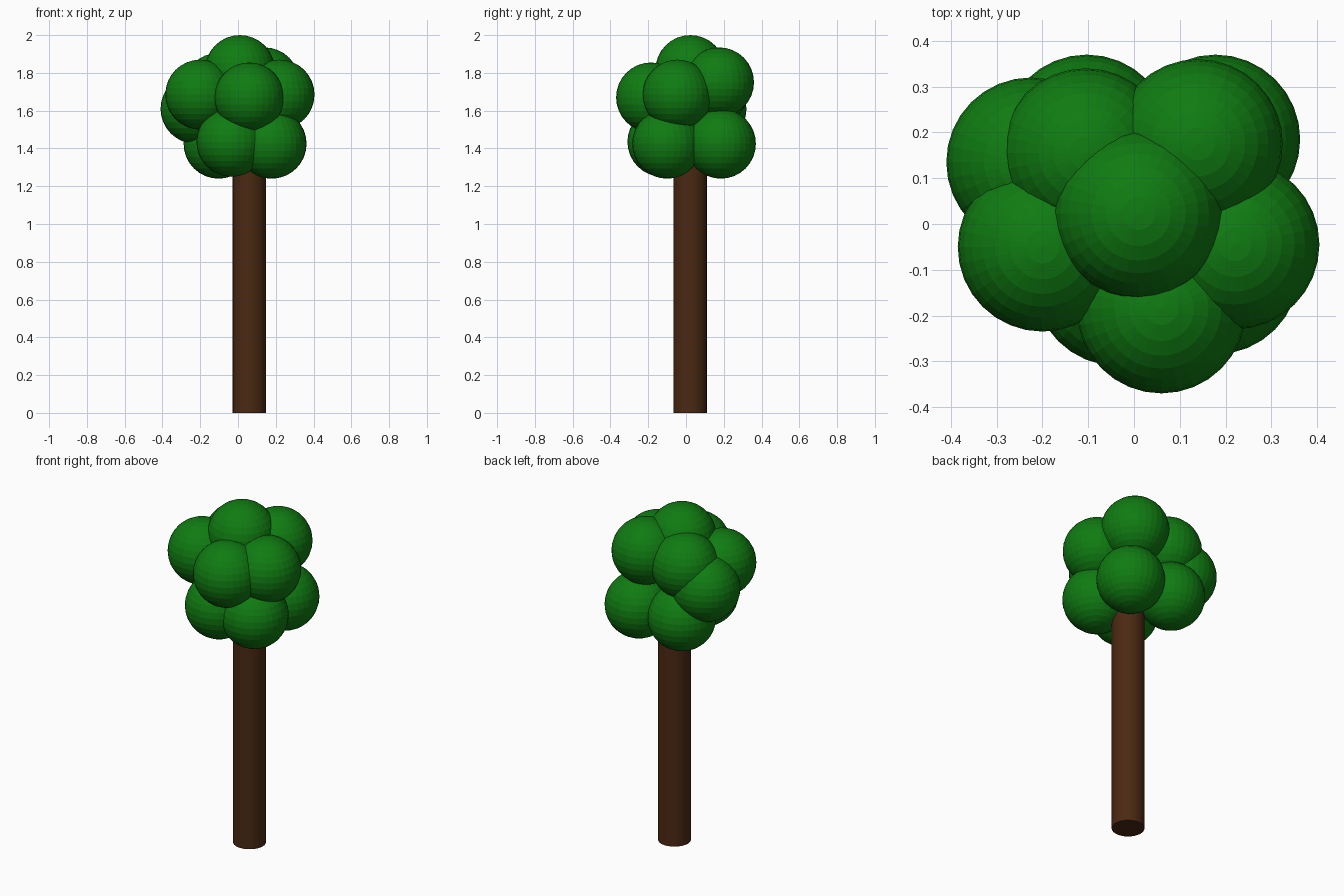
import bpy

if "Cube" in bpy.data.objects:
    bpy.data.objects.remove(bpy.data.objects["Cube"])


def material(name, rgb):
    m = bpy.data.materials.new(name)
    m.diffuse_color = (*rgb, 1.0)
    m.use_nodes = True
    m.node_tree.nodes["Principled BSDF"].inputs["Base Color"].default_value = m.diffuse_color
    return m


leaf_green = material("leaf_green", (0.005, 0.2, 0.006))
bark_brown = material("bark_brown", (0.07, 0.022, 0.006))

# Trunk: straight cylinder running up into the foliage
TRUNK_HEIGHT = 1.5
bpy.ops.mesh.primitive_cylinder_add(vertices=32, radius=0.088, depth=TRUNK_HEIGHT,
                                    location=(0.06, 0.022, TRUNK_HEIGHT / 2))
trunk = bpy.context.object
trunk.name = "trunk"
trunk.data.materials.append(bark_brown)

# Foliage: equal faceted balls clustered around the trunk top
LEAF_RADIUS = 0.185
foliage = {
    "top": (0.01, 0.023, 1.815),
    "upper_front": (0.06, -0.185, 1.67),
    "upper_left": (-0.2, -0.05, 1.685),
    "upper_right": (0.22, -0.045, 1.685),
    "upper_back_left": (-0.105, 0.155, 1.72),
    "upper_back_right": (0.14, 0.175, 1.75),
    "middle_left": (-0.225, 0.135, 1.61),
    "lower_front_left": (-0.035, -0.125, 1.435),
    "lower_front_right": (0.177, -0.1, 1.425),
    "lower_back_left": (-0.103, 0.185, 1.425),
    "lower_back_right": (0.178, 0.185, 1.425),
}
for position, centre in foliage.items():
    bpy.ops.mesh.primitive_uv_sphere_add(segments=32, ring_count=16,
                                         radius=LEAF_RADIUS, location=centre)
    ball = bpy.context.object
    ball.name = "foliage_" + position
    ball.data.materials.append(leaf_green)
